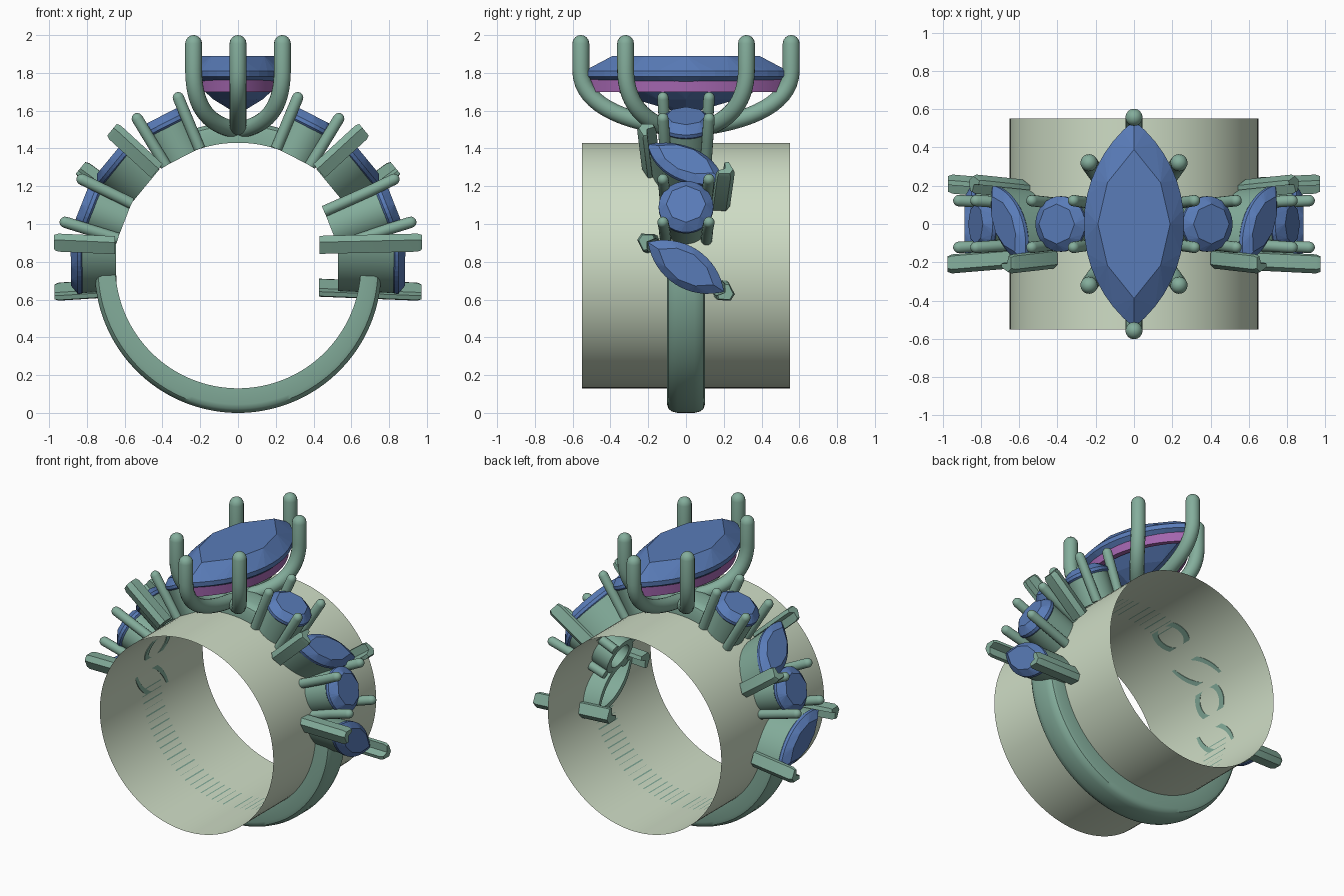
import bpy, bmesh, math
from mathutils import Matrix, Vector, Quaternion
from mathutils.geometry import interpolate_bezier

if "Cube" in bpy.data.objects:
    bpy.data.objects.remove(bpy.data.objects["Cube"])

CZ, RI = 0.78, 0.65          # ring centre height, inner radius


def material(name, rgb):
    m = bpy.data.materials.new(name)
    m.diffuse_color = (*rgb, 1)
    m.use_nodes = True
    m.node_tree.nodes["Principled BSDF"].inputs["Base Color"].default_value = m.diffuse_color
    return m


METAL = material("metal", (0.23, 0.42, 0.33))
GEM = material("gem", (0.10, 0.20, 0.48))
RAIL = material("rail", (0.36, 0.13, 0.42))
PALE = material("finger", (0.62, 0.72, 0.56))


def finish(name, bm, mat, mtx=None, smooth=True):
    if mtx:
        bm.transform(mtx)
    bmesh.ops.recalc_face_normals(bm, faces=bm.faces[:])
    me = bpy.data.meshes.new(name)
    bm.to_mesh(me)
    bm.free()
    me.materials.append(mat)
    if smooth:
        me.shade_smooth()
        me.set_sharp_from_angle(angle=math.radians(35))
    ob = bpy.data.objects.new(name, me)
    bpy.context.collection.objects.link(ob)
    return ob


def loft(name, rings, mat, mtx=None, cyclic=False, caps=True):
    bm = bmesh.new()
    vs = [[bm.verts.new(p) for p in r] for r in rings]
    n, m = len(vs[0]), len(vs)
    for j in range(m if cyclic else m - 1):
        a, b = vs[j], vs[(j + 1) % m]
        for i in range(n):
            k = (i + 1) % n
            bm.faces.new((a[i], a[k], b[k], b[i]))
    if caps and not cyclic:
        bm.faces.new(vs[0])
        bm.faces.new(vs[-1])
    return finish(name, bm, mat, mtx)


def outline(a, b, n, z=0.0):
    """Closed outline: circle if a == b, otherwise pointed oval along y."""
    pts = []
    R = (a * a + b * b) / (2 * b)
    half = math.asin(min(1, a / R))
    for i in range(n):
        if a == b:
            t = 2 * math.pi * i / n
            pts.append((a * math.sin(t), a * math.cos(t), z))
        else:
            side = 1 if i < n / 2 else -1
            t = half * (1 - 4 * (i % (n // 2)) / n)
            pts.append((side * (R * math.cos(t) - (R - b)), side * R * math.sin(t), z))
    return pts


def gem(name, a, b, z_girdle, thick, crown, depth, mtx=None):
    """Faceted stone: table, crown, girdle, pavilion and point."""
    bm = bmesh.new()
    K, N = 4, 32

    def ring(s, z, n):
        return [bm.verts.new((x * s, y * s, z)) for x, y, _ in outline(a, b, n)]

    def facets(inner, outer):
        for i in range(N // K):
            for d in range(-K // 2, K // 2):
                bm.faces.new((inner[i], outer[(i * K + d) % N], outer[(i * K + d + 1) % N]))
            bm.faces.new((inner[i], outer[i * K + K // 2], inner[(i + 1) % (N // K)]))

    top = ring(0.72, z_girdle + thick + crown, N // K)
    g1 = ring(1, z_girdle + thick, N)
    g0 = ring(1, z_girdle, N)
    low = ring(0.5, z_girdle - depth * 0.6, N // K)
    tip = bm.verts.new((0, 0, z_girdle - depth))
    bm.faces.new(top)
    facets(top, g1)
    facets(low, g0)
    for i in range(N):
        bm.faces.new((g1[i], g1[(i + 1) % N], g0[(i + 1) % N], g0[i]))
    for i in range(N // K):
        bm.faces.new((low[i], low[(i + 1) % (N // K)], tip))
    return finish(name, bm, GEM, mtx, smooth=False)


def hollow(name, a, b, z0, z1, wall, taper, mat, mtx=None):
    """Open walled band following the stone outline."""
    def o(s, w, z):
        return outline(a * s - w, b * s - w, 40, z)
    return loft(name, [o(1, 0, z1), o(1, wall, z1), o(taper, wall, z0), o(taper, 0, z0)],
                mat, mtx, cyclic=True)


def prong(name, pts, r, mtx=None):
    """Round wire with a domed tip."""
    pts = [Vector(p) for p in pts]
    end = (pts[-1] - pts[-2]).normalized()
    radii = [r] * len(pts)
    base = pts[-1].copy()
    for t in (25, 50, 70, 85):
        pts.append(base + end * r * math.sin(math.radians(t)))
        radii.append(r * math.cos(math.radians(t)))
    q, prev, rings = Quaternion(), Vector((0, 0, 1)), []
    for i, p in enumerate(pts):
        d = (pts[min(i + 1, len(pts) - 1)] - pts[max(i - 1, 0)]).normalized()
        q = prev.rotation_difference(d) @ q
        prev = d
        rings.append([p + q @ Vector((radii[i] * math.cos(k * math.pi / 8),
                                      radii[i] * math.sin(k * math.pi / 8), 0))
                      for k in range(16)])
    return loft(name, rings, METAL, mtx)


def band(name, f0, f1, t_end, t_mid, steps):
    """Rounded-outside shank section swept about the ring centre."""
    prof = [(-.1, 0), (-.1, .65), (-.093, .83), (-.075, .94), (-.045, 1),
            (.045, 1), (.075, .94), (.093, .83), (.1, .65), (.1, 0)]
    rings = []
    for i in range(steps + 1):
        u = i / steps
        f = math.radians(f0 + (f1 - f0) * u)
        t = t_end + (t_mid - t_end) * math.sin(math.pi * u)
        rings.append([((RI + h * t) * math.sin(f), y, CZ + (RI + h * t) * math.cos(f))
                      for y, h in prof])
    return loft(name, rings, METAL)


# finger sleeve (open tube)
loft("finger_sleeve", [[(RI * math.cos(k * math.pi / 48), y, CZ + RI * math.sin(k * math.pi / 48))
                        for k in range(96)] for y in (-0.55, 0.55)], PALE, caps=False)

# shank and the bridge under the centre stone
band("lower_shank", 93, 267, 0.11, 0.13, 72)
band("top_bridge", -23, 23, 0.11, 0.11, 20)

# centre stone, its rail and six claws
gem("centre_stone", 0.54, 0.262, 1.78, 0.03, 0.08, 0.2)
hollow("centre_rail", 0.505, 0.235, 1.70, 1.77, 0.035, 1.0, RAIL)
for sy in (1, -1):
    specs = [((0, .06, 1.51), (0, .3, 1.54), (0, .56, 1.62), (0, .557, 1.82), 0)]
    for sx in (1, -1):
        specs.append(((sx * .02, .07, 1.50), (sx * .16, .2, 1.53),
                      (sx * .235, .32, 1.62), (sx * .235, .32, 1.82), sx))
    for p0, h0, h1, p1, sx in specs:
        path = interpolate_bezier(Vector(p0), Vector(h0), Vector(h1), Vector(p1), 16)
        path.append(Vector((p1[0], p1[1], 1.955)))
        prong("centre_claw", path, 0.045, Matrix.Diagonal((1, sy, 1, 1)))

# side stones: alternating round and pointed-oval, mirrored left and right
V = [(-.02, .295), (-.055, .235), (-.04, .215), (0, .245), (.04, .215), (.055, .235), (.02, .295)]
for side, sname in ((1, "right"), (-1, "left")):
    mirror = Matrix.Diagonal((side, 1, 1, 1))
    for k, phi in enumerate((27, 50.5, 68.5, 90.5)):
        frame = mirror @ Matrix.Translation((0, 0, CZ)) @ Matrix.Rotation(math.radians(phi), 4, 'Y')
        deep = side == 1 and k >= 2        # these two run through the sleeve
        if k % 2 == 0:
            z0 = 0.53 if deep else 0.645
            gem(sname + "_round_stone", 0.145, 0.145, 0.83, 0.02, 0.04, 0.12, frame)
            hollow(sname + "_round_seat", 0.135, 0.135, z0, 0.825, 0.04, 0.92, METAL, frame)
            for sx in (1, -1):
                for sy in (1, -1):
                    prong(sname + "_round_claw",
                          [(sx * .1, sy * .105, z0), (sx * .112, sy * .114, .8),
                           (sx * .122, sy * .122, .935)], 0.03, frame)
        else:
            frame = frame @ Matrix.Rotation(math.radians(-33), 4, 'Z')
            z0 = 0.53 if deep else 0.645
            gem(sname + "_oval_stone", 0.24, 0.108, 0.83, 0.02, 0.035, 0.12, frame)
            hollow(sname + "_oval_seat", 0.235, 0.103, z0, 0.825, 0.03, 0.95, METAL, frame)
            zp = 0.43 if deep else 0.65
            for s in (1, -1):
                loft(sname + "_v_claw",
                     [[(x, s * (y - .03), zp) for x, y in V],
                      [(x, s * y, .95) for x, y in V],
                      [(x * .85, s * (.255 + (y - .255) * .8), .972) for x, y in V]],
                     METAL, frame)
